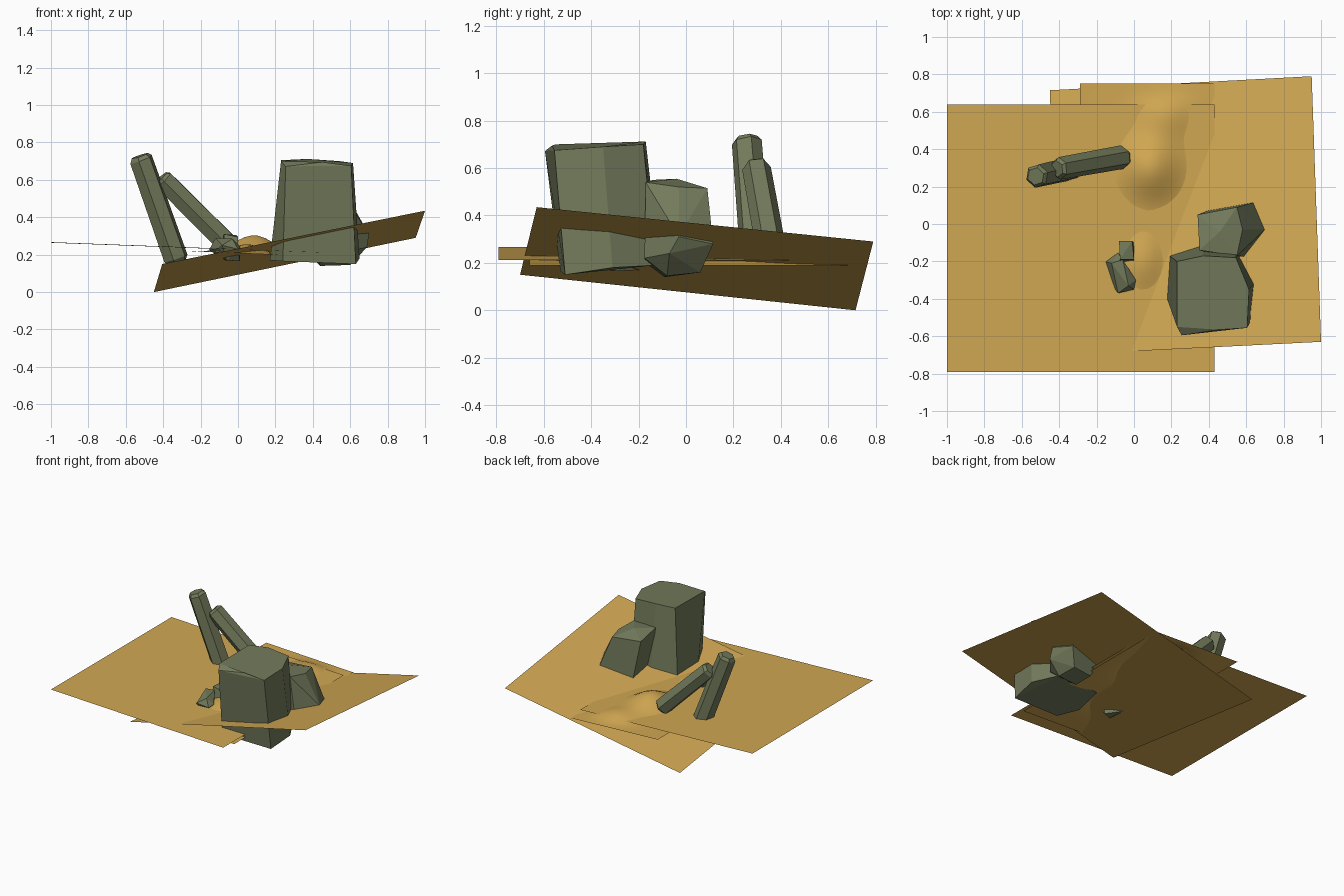
import bpy, bmesh, math, random
from mathutils import Vector

random.seed(4)


def material(name, rgb):
    m = bpy.data.materials.new(name)
    m.diffuse_color = (*rgb, 1)
    return m


SAND = material("sand", (0.64, 0.39, 0.085))
STONE = material("olive stone", (0.17, 0.195, 0.105))


def finish(bm, name, mat):
    me = bpy.data.meshes.new(name)
    bm.to_mesh(me)
    bm.free()
    me.materials.append(mat)
    ob = bpy.data.objects.new(name, me)
    bpy.context.collection.objects.link(ob)
    return ob


def sheet(name, corners):
    bm = bmesh.new()
    bm.faces.new([bm.verts.new(c) for c in corners])
    return finish(bm, name, SAND)


def rock(name, points):
    """Faceted stone: convex hull with near-flat facets merged."""
    bm = bmesh.new()
    verts = [bm.verts.new(p) for p in points]
    res = bmesh.ops.convex_hull(bm, input=verts)
    junk = [g for g in set(res["geom_interior"] + res["geom_unused"])
            if isinstance(g, bmesh.types.BMVert)]
    bmesh.ops.delete(bm, geom=junk, context='VERTS')
    bmesh.ops.dissolve_limit(bm, angle_limit=math.radians(9),
                             verts=bm.verts[:], edges=bm.edges[:])
    bmesh.ops.recalc_face_normals(bm, faces=bm.faces[:])
    return finish(bm, name, STONE)


def shard(name, bottom, top, radius, sides=6, turn=0.0, tip=0.02):
    """Straight prism between two points with chamfered, uneven ends."""
    a, b = Vector(bottom), Vector(top)
    axis = (b - a).normalized()
    u = axis.cross(Vector((0, 1, 0))).normalized()
    v = axis.cross(u)
    pts = []
    for c, r in ((a, 0.75), (a + axis * tip, 1.0),
                 (b - axis * tip, 0.95), (b, 0.7)):
        for i in range(sides):
            t = turn + math.tau * i / sides
            k = radius * r
            pts.append(c + u * k * math.cos(t) + v * k * math.sin(t)
                       + axis * random.uniform(-0.003, 0.003))
    return rock(name, pts)


# Flat sand sheet on the left
sheet("left_sand_sheet", [(-1, -0.79, 0.267), (0.43, -0.79, 0.213),
                          (0.43, 0.64, 0.21), (-1, 0.64, 0.264)])
# Tilted sand sheet on the right
sheet("right_sand_sheet", [(-0.405, -0.70, 0.15), (1.0, -0.63, 0.435),
                           (0.95, 0.79, 0.29), (-0.45, 0.715, 0.0)])

# Rolling sand mound between them
BUMPS = [(0.09, 0.30, 0.15, 0.17, 0.10), (0.17, 0.58, 0.14, 0.12, 0.04),
         (0.05, -0.20, 0.11, 0.16, 0.05)]


def mound_height(x, y):
    z = 0.208 - 0.042 * x
    fade = min(1, (0.75 - y) / 0.12) * min(1, (x + 0.29) / 0.1, (0.43 - x) / 0.1)
    for cx, cy, sx, sy, h in BUMPS:
        z += fade * h * math.exp(-((x - cx) / sx) ** 2 - ((y - cy) / sy) ** 2)
    return z


bm = bmesh.new()
NX, NY = 20, 36
grid = []
for j in range(NY + 1):
    y = -0.66 + 1.41 * j / NY
    row = []
    for i in range(NX + 1):
        x = -0.29 + 0.72 * i / NX
        row.append(bm.verts.new((x, y, mound_height(x, y))))
    grid.append(row)
for j in range(NY):
    for i in range(NX):
        f = bm.faces.new((grid[j][i], grid[j][i + 1],
                          grid[j + 1][i + 1], grid[j + 1][i]))
        f.smooth = True
finish(bm, "sand_mound", SAND)

# Big block at front right
rock("big_rock", [
    (0.23, -0.20, 0.705), (0.37, -0.17, 0.712), (0.545, -0.18, 0.70),
    (0.615, -0.35, 0.69), (0.605, -0.555, 0.675), (0.45, -0.565, 0.695),
    (0.255, -0.595, 0.672), (0.23, -0.55, 0.70),
    (0.20, -0.17, 0.40), (0.37, -0.135, 0.42), (0.55, -0.15, 0.40),
    (0.655, -0.33, 0.36), (0.635, -0.54, 0.36), (0.195, -0.40, 0.40),
    (0.19, -0.17, 0.20), (0.37, -0.11, 0.20), (0.55, -0.13, 0.19),
    (0.65, -0.31, 0.18), (0.63, -0.51, 0.15), (0.43, -0.53, 0.16),
    (0.24, -0.53, 0.165), (0.17, -0.38, 0.17)])

# Smaller block leaning on it
rock("leaning_rock", [
    (0.34, 0.05, 0.52), (0.55, 0.09, 0.515), (0.58, -0.03, 0.52),
    (0.55, -0.17, 0.54), (0.35, -0.14, 0.55), (0.46, -0.04, 0.555),
    (0.39, 0.07, 0.24), (0.64, 0.115, 0.28), (0.70, -0.03, 0.31),
    (0.69, -0.07, 0.24), (0.60, -0.175, 0.22), (0.42, -0.17, 0.20),
    (0.42, 0.04, 0.16), (0.58, 0.06, 0.16), (0.60, -0.08, 0.145),
    (0.44, -0.09, 0.14)])

# Two leaning pillars at back left
shard("tall_pillar", (-0.325, 0.30, 0.16), (-0.525, 0.255, 0.728), 0.068, turn=0.3)
shard("fallen_pillar", (-0.05, 0.36, 0.25), (-0.412, 0.295, 0.612), 0.064, turn=0.5)

# Small pebbles in the middle
rock("front_pebble", [
    (-0.155, -0.20, 0.225), (-0.085, -0.155, 0.235), (-0.06, -0.19, 0.285),
    (-0.12, -0.21, 0.29), (0.01, -0.30, 0.245), (0.0, -0.35, 0.23),
    (-0.03, -0.33, 0.285), (-0.085, -0.37, 0.25), (-0.10, -0.35, 0.235),
    (-0.07, -0.20, 0.17), (0.01, -0.30, 0.165), (-0.06, -0.33, 0.17)])
rock("rear_pebble", [
    (-0.08, -0.09, 0.30), (-0.01, -0.09, 0.305), (0.0, -0.19, 0.295),
    (-0.075, -0.19, 0.31), (-0.07, -0.10, 0.21), (0.0, -0.10, 0.21),
    (0.0, -0.20, 0.20), (-0.07, -0.21, 0.20)])
